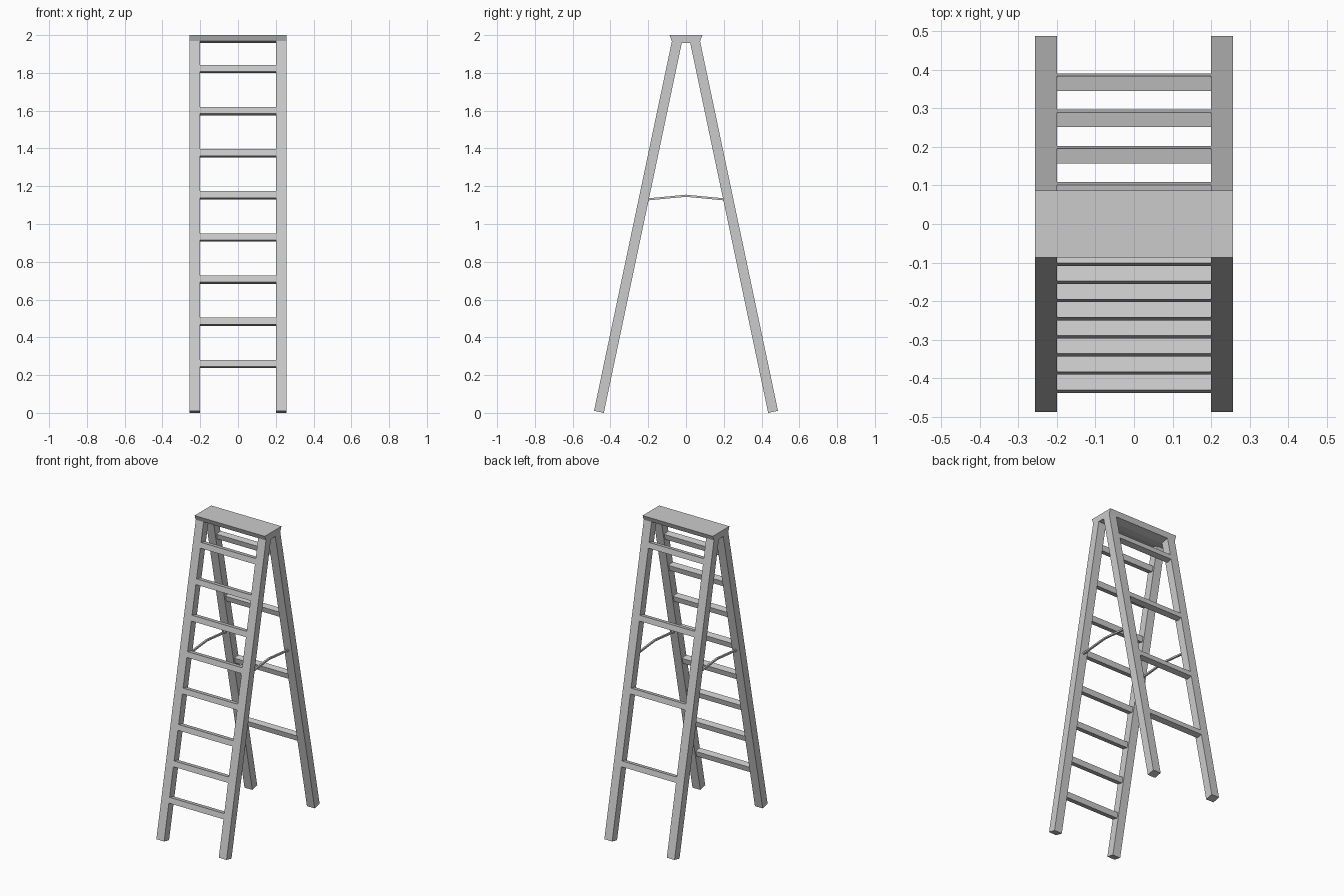
import bpy, bmesh, math

if "Cube" in bpy.data.objects:
    bpy.data.objects.remove(bpy.data.objects["Cube"])

A = math.radians(11.9)             # lean of the legs
LEG_T, LEG_LEN = 0.053, 2.0        # leg depth and length
X_IN, X_OUT = 0.2, 0.257           # inner and outer sides of the rails
FOOT = (-0.487, LEG_T * math.sin(A))


def on_leg(s, t):
    """Point (y, z) at distance s up the front leg and t in from its outer face."""
    return (FOOT[0] + s * math.sin(A) + t * math.cos(A),
            FOOT[1] + s * math.cos(A) - t * math.sin(A))


def prism(name, profile, x0, x1, side=1):
    """Extrude a (y, z) profile from x0 to x1; side=-1 mirrors it to the back."""
    bm = bmesh.new()
    face = bm.faces.new([bm.verts.new((x0, y * side, z)) for y, z in profile])
    ext = bmesh.ops.extrude_face_region(bm, geom=[face])
    verts = [g for g in ext["geom"] if isinstance(g, bmesh.types.BMVert)]
    bmesh.ops.translate(bm, verts=verts, vec=(x1 - x0, 0, 0))
    bmesh.ops.recalc_face_normals(bm, faces=bm.faces)
    mesh = bpy.data.meshes.new(name)
    bm.to_mesh(mesh)
    bm.free()
    obj = bpy.data.objects.new(name, mesh)
    bpy.context.collection.objects.link(obj)
    return obj


def leg_box(s0, s1, depth):
    return [on_leg(s0, 0), on_leg(s1, 0), on_leg(s1, depth), on_leg(s0, depth)]


# Four leaning legs
for label, side in (("front", 1), ("rear", -1)):
    for hand, x0, x1 in (("left", -X_OUT, -X_IN), ("right", X_IN, X_OUT)):
        prism(f"{label}_{hand}_leg", leg_box(0, LEG_LEN, LEG_T), x0, x1, side)

# Eight front steps, and a rear rung at every second level
for i in range(8):
    s = 0.24 + i * 0.228
    prism(f"front_step_{i + 1}", leg_box(s, s + 0.036, 0.042), -X_IN, X_IN)
    if i % 2:
        prism(f"rear_rung_{i // 2 + 1}", leg_box(s, s + 0.036, 0.039), -X_IN, X_IN, -1)

# Top cap: flared edges, underside resting on the leg tops
outer, inner = on_leg(LEG_LEN, 0), on_leg(LEG_LEN, LEG_T)
half = [(-0.087, 2.0), outer, inner]
prism("top_cap", half + [(-y, z) for y, z in reversed(half)], -X_OUT, X_OUT)

# Hinged spreader bars, peaked in the middle
bar = [(-0.2, 1.125), (0, 1.144), (0.2, 1.125), (0.2, 1.136), (0, 1.155), (-0.2, 1.136)]
for hand, x in (("left", -0.228), ("right", 0.228)):
    prism(f"{hand}_spreader", bar, x - 0.006, x + 0.006)
